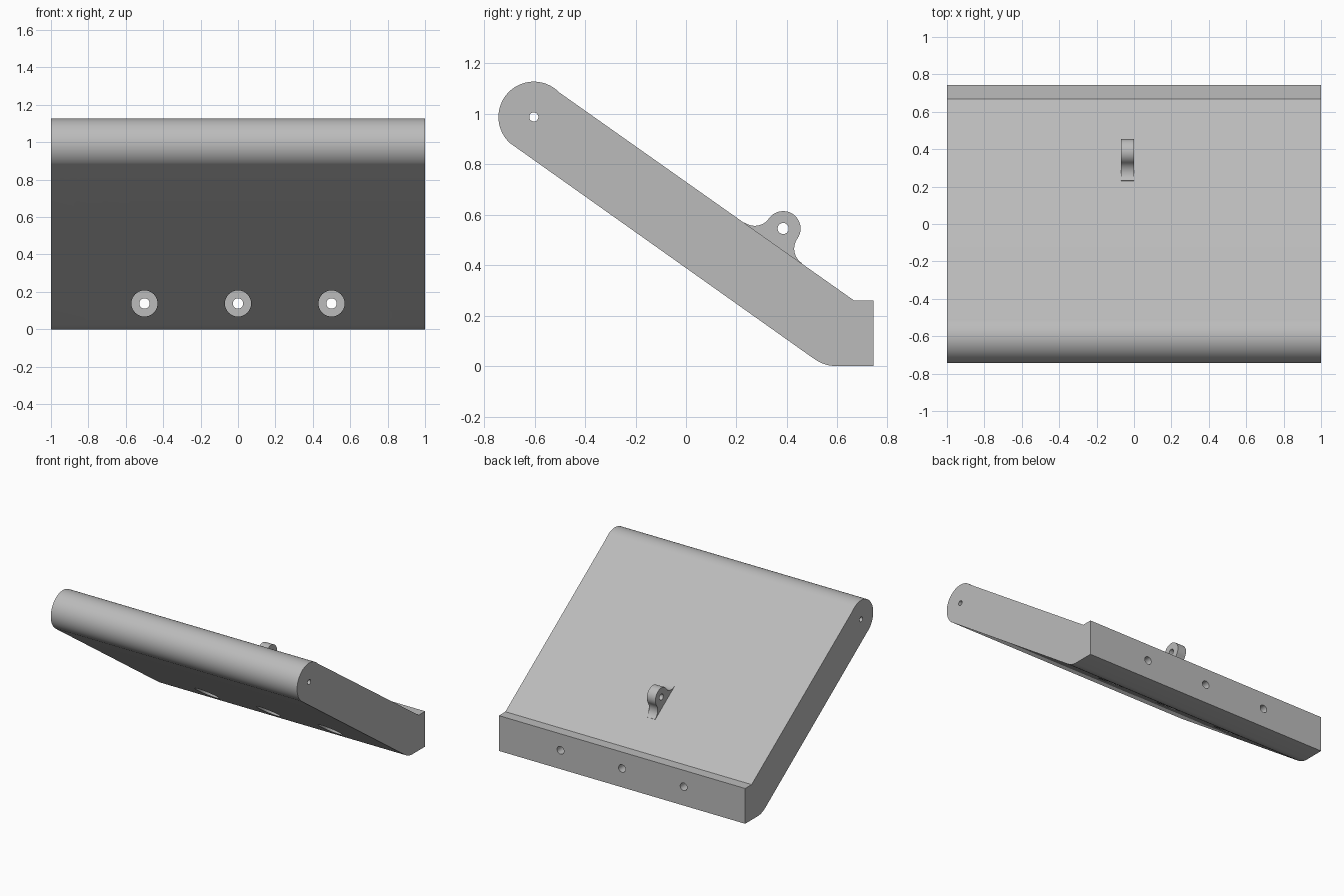
import bpy, bmesh, math
from mathutils import Vector, Matrix

if "Cube" in bpy.data.objects:
    bpy.data.objects.remove(bpy.data.objects["Cube"])

grey = bpy.data.materials.new("grey")
grey.diffuse_color = (0.5, 0.5, 0.5, 1)
grey.use_nodes = True
grey.node_tree.nodes["Principled BSDF"].inputs["Base Color"].default_value = grey.diffuse_color


def arc(cy, cz, r, a0, a1, n):
    """Points on an arc in the side plane, angles in degrees."""
    angles = [math.radians(a0 + (a1 - a0) * i / n) for i in range(n + 1)]
    return [(cy + r * math.cos(a), cz + r * math.sin(a)) for a in angles]


def extrude_profile(name, points, x0, x1):
    """Extrude a closed (y, z) profile along x."""
    bm = bmesh.new()
    face = bm.faces.new([bm.verts.new((x0, y, z)) for y, z in points])
    new = bmesh.ops.extrude_face_region(bm, geom=[face])["geom"]
    verts = [v for v in new if isinstance(v, bmesh.types.BMVert)]
    bmesh.ops.translate(bm, vec=(x1 - x0, 0, 0), verts=verts)
    bmesh.ops.recalc_face_normals(bm, faces=bm.faces)
    mesh = bpy.data.meshes.new(name)
    bm.to_mesh(mesh)
    bm.free()
    obj = bpy.data.objects.new(name, mesh)
    bpy.context.collection.objects.link(obj)
    mesh.materials.append(grey)
    return obj


def activate(obj):
    bpy.ops.object.select_all(action='DESELECT')
    obj.select_set(True)
    bpy.context.view_layer.objects.active = obj


def drill(obj, start, end, radius):
    """Cut a round hole between two points."""
    start, end = Vector(start), Vector(end)
    axis = end - start
    bpy.ops.mesh.primitive_cylinder_add(vertices=40, radius=radius, depth=axis.length)
    cutter = bpy.context.object
    cutter.matrix_world = (Matrix.Translation((start + end) / 2)
                           @ axis.to_track_quat('Z', 'Y').to_matrix().to_4x4())
    cutter.hide_render = True
    activate(obj)
    mod = obj.modifiers.new("hole", 'BOOLEAN')
    mod.operation = 'DIFFERENCE'
    mod.solver = 'EXACT'
    mod.object = cutter
    bpy.ops.object.modifier_apply(modifier=mod.name)
    bpy.data.objects.remove(cutter)


# Sloping plate: rounded upper end, flat mounting foot, softened lower corner
pivot = (-0.603, 0.987)
profile = arc(*pivot, 0.14, 44, 228, 40)
profile += [(0.5, 0.034)]
profile += [(0.52, 0.021), (0.54, 0.011), (0.56, 0.004), (0.587, 0.0)]
profile += [(0.742, 0.0), (0.742, 0.259), (0.667, 0.259)]
plate = extrude_profile("sloping_plate", profile, -1, 1)

# Pivot pin hole across the whole width
drill(plate, (-1.1, *pivot), (1.1, *pivot), 0.018)

# Counterbored mounting holes through the foot
for x in (-0.5, 0, 0.5):
    drill(plate, (x, 0, 0.138), (x, 0.56, 0.138), 0.07)
    drill(plate, (x, 0.5, 0.138), (x, 0.9, 0.138), 0.028)

# Lug: half round top with a concave flare on each side, tilted with the plate
r = 0.069
shape = arc(2 * r, 0, r, 270, 180, 14)
shape += arc(0, 0, r, 0, 180, 28)[1:-1]
shape += arc(-2 * r, 0, r, 0, -90, 14)
shape += [(-2 * r, -r - 0.012), (2 * r, -r - 0.012)]
tilt = math.radians(-35.3)
c, s = math.cos(tilt), math.sin(tilt)
eye = (0.385, 0.545)
points = [(eye[0] + u * c - v * s, eye[1] + u * s + v * c) for u, v in shape]
lug = extrude_profile("lug", points, -0.07, 0)
drill(lug, (-0.2, *eye), (0.2, *eye), 0.022)

# Smooth the round surfaces, keep the edges crisp
for obj in (plate, lug):
    activate(obj)
    bpy.ops.object.shade_smooth_by_angle(angle=math.radians(25))
